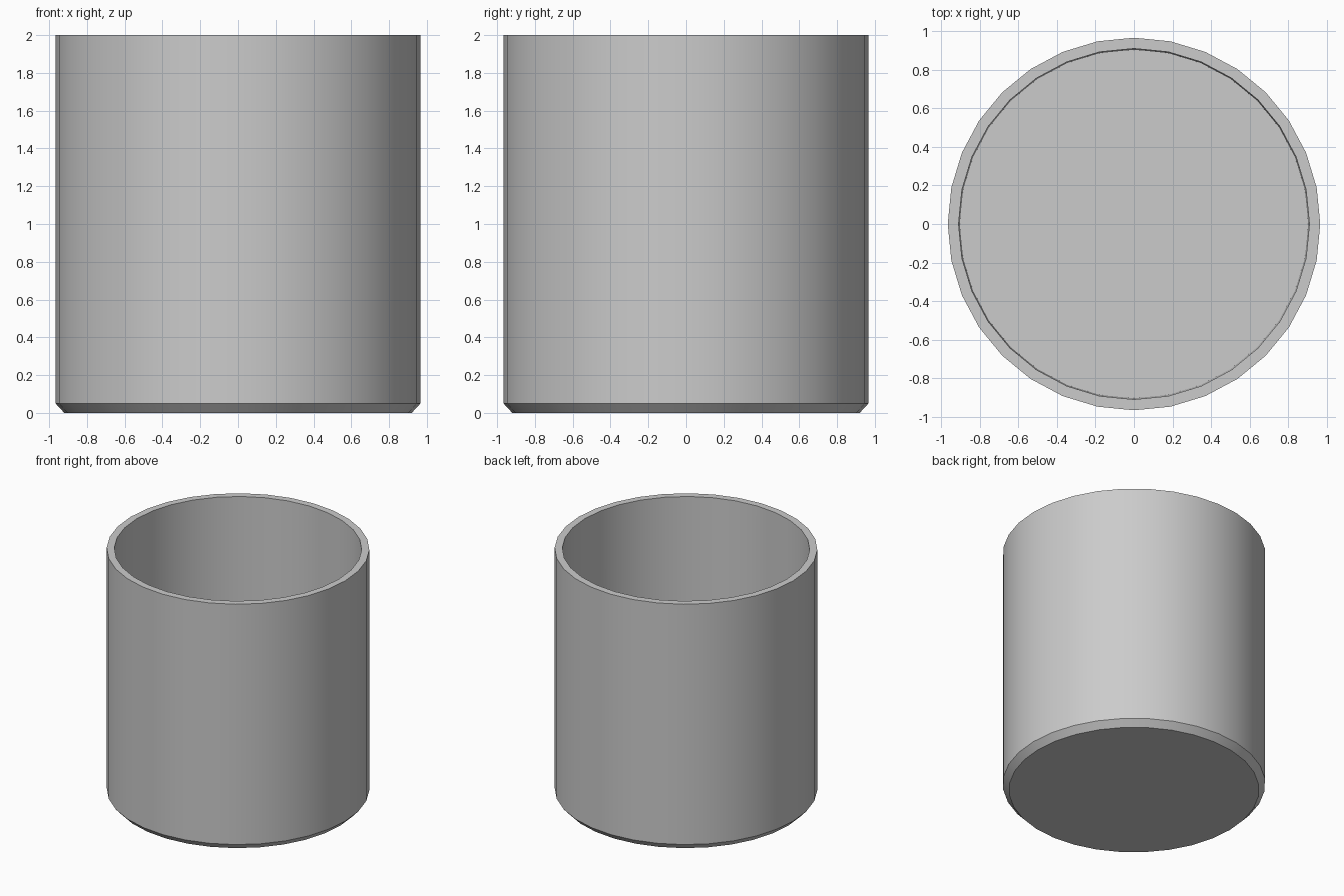
import bpy, bmesh, math

if "Cube" in bpy.data.objects:
    bpy.data.objects.remove(bpy.data.objects["Cube"])

SIDES = 32
# (radius, height) profile: outer floor edge, chamfer, wall, rim, inner wall, inner floor
PROFILE = [(0.92, 0.0), (0.966, 0.05), (0.966, 2.0), (0.91, 2.0), (0.904, 0.06)]


def ring(bm, radius, z):
    return [bm.verts.new((radius * math.cos(2 * math.pi * i / SIDES),
                          radius * math.sin(2 * math.pi * i / SIDES), z))
            for i in range(SIDES)]


# Open cup, lathed from the profile
bm = bmesh.new()
rings = [ring(bm, r, z) for r, z in PROFILE]
for a, b in zip(rings, rings[1:]):
    for i in range(SIDES):
        j = (i + 1) % SIDES
        bm.faces.new((a[i], a[j], b[j], b[i]))

# Underside and inner floor
bm.faces.new(rings[0][::-1])
bm.faces.new(rings[-1])
bmesh.ops.recalc_face_normals(bm, faces=bm.faces)

mesh = bpy.data.meshes.new("cup")
bm.to_mesh(mesh)
bm.free()
cup = bpy.data.objects.new("cup", mesh)
bpy.context.collection.objects.link(cup)

# Smooth round walls, crisp rim and base chamfer
bpy.context.view_layer.objects.active = cup
cup.select_set(True)
bpy.ops.object.shade_smooth_by_angle(angle=math.radians(30))
